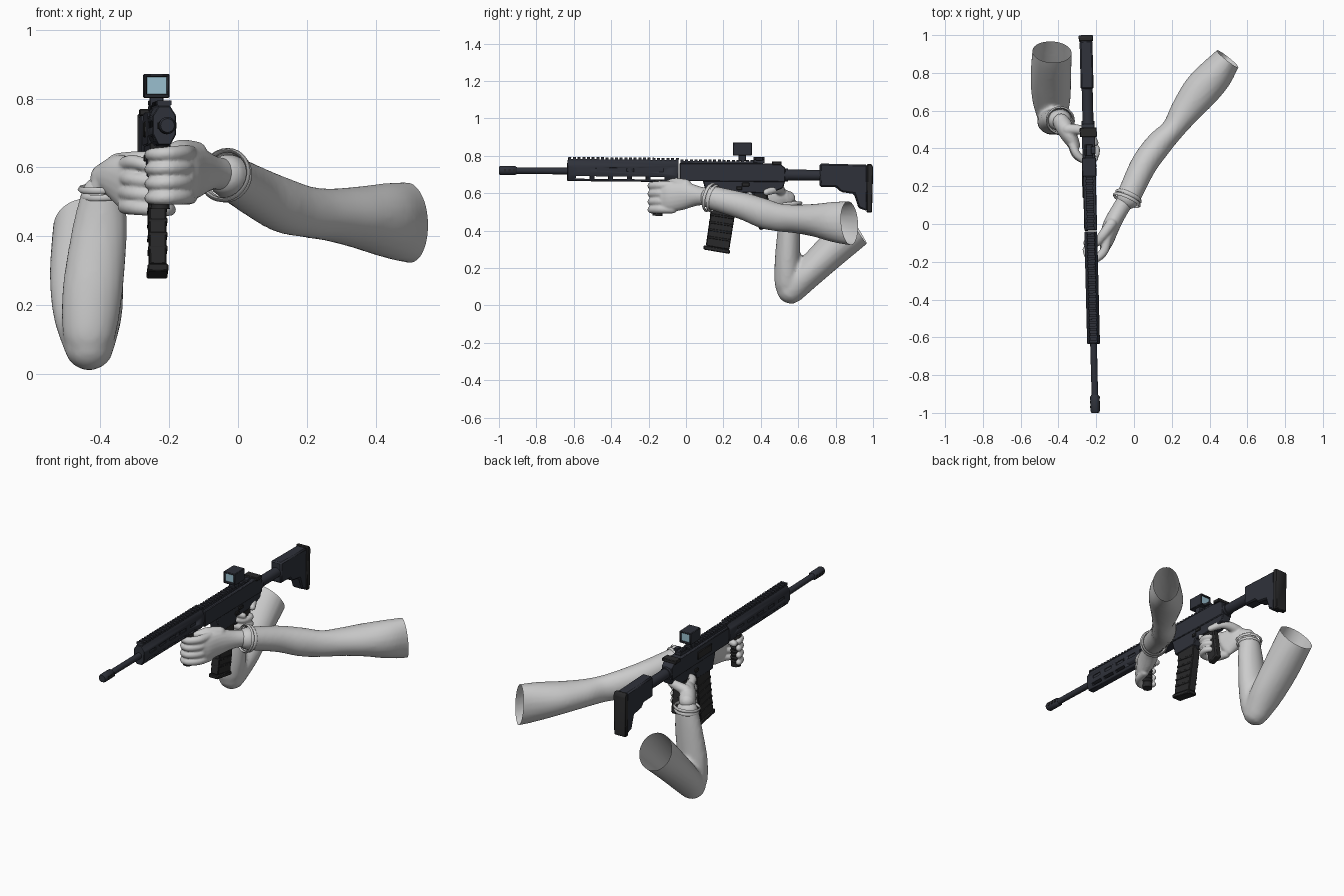
import bpy, bmesh, math
from mathutils import Vector, Matrix

if "Cube" in bpy.data.objects:
    bpy.data.objects.remove(bpy.data.objects["Cube"])

def material(name, rgb):
    m = bpy.data.materials.new(name)
    m.diffuse_color = (*rgb, 1)
    m.use_nodes = True
    m.node_tree.nodes["Principled BSDF"].inputs["Base Color"].default_value = m.diffuse_color
    return m
METAL = material("gunmetal", (0.028, 0.031, 0.042))
POLY = material("dark_polymer", (0.022, 0.022, 0.023))
LENS = material("lens_glass", (0.32, 0.52, 0.62))
# the rifle is built on x = 0, then turned a little and moved into the hands
GUN = (Matrix.Translation((-.23, 0, .71)) @ Matrix.Rotation(.025, 4, 'Z')
       @ Matrix.Rotation(-.01, 4, 'X') @ Matrix.Translation((0, 0, -.71)))

def finish(name, bm, mat=None, gun=True, bevel=0, angle=35):
    bmesh.ops.recalc_face_normals(bm, faces=bm.faces)
    me = bpy.data.meshes.new(name)
    bm.to_mesh(me)
    bm.free()
    ob = bpy.data.objects.new(name, me)
    bpy.context.collection.objects.link(ob)
    if mat:
        me.materials.append(mat)
    if gun:
        ob.matrix_world = GUN
    me.polygons.foreach_set("use_smooth", [True] * len(me.polygons))
    me.set_sharp_from_angle(angle=math.radians(angle))
    if bevel:
        b = ob.modifiers.new("bevel", 'BEVEL')
        b.width, b.segments, b.limit_method = bevel, 1, 'ANGLE'
    return ob

def boxes(name, dims, mat=METAL, bevel=0):
    bm = bmesh.new()
    for x0, x1, y0, y1, z0, z1 in dims:
        mt = Matrix.Translation(((x0+x1)/2, (y0+y1)/2, (z0+z1)/2)) @ Matrix.Diagonal((x1-x0, y1-y0, z1-z0, 1))
        bmesh.ops.create_cube(bm, size=1, matrix=mt)
    return finish(name, bm, mat, bevel=bevel)

def prism(name, pts, a, b, mat=METAL, bevel=.004, along='x'):
    """Extrude a (y, z) outline along x, or an (x, z) outline along y."""
    bm = bmesh.new()
    put = (lambda p, d: (d, p[0], p[1])) if along == 'x' else (lambda p, d: (p[0], d, p[1]))
    lo = [bm.verts.new(put(p, a)) for p in pts]
    hi = [bm.verts.new(put(p, b)) for p in pts]
    n = len(pts)
    bm.faces.new(lo)
    bm.faces.new(hi)
    for i in range(n):
        bm.faces.new((lo[i], lo[(i+1) % n], hi[(i+1) % n], hi[i]))
    return finish(name, bm, mat, bevel=bevel)

def tube(bm, path, up=(0, 0, 1), seg=20, steps=6, rounded=True):
    """Loft ellipses (x, y, z, side radius, up radius) along a smooth path."""
    P = [Vector(p if len(p) == 5 else (*p, p[3])) for p in path]
    pts = []
    for i in range(len(P) - 1):
        p0, p1, p2, p3 = P[max(i-1, 0)], P[i], P[i+1], P[min(i+2, len(P)-1)]
        for s in range(steps):
            t = s / steps
            pts.append(.5*(2*p1 + (p2-p0)*t + (2*p0-5*p1+4*p2-p3)*t*t + (3*p1-p0-3*p2+p3)*t**3))
    pts.append(P[-1])
    if rounded:
        def cap(e, f):
            d = (Vector(e[:3]) - Vector(f[:3])).normalized() * min(e[3], e[4])
            return [Vector((*(Vector(e[:3]) + d*k), e[3]*s, e[4]*s)) for k, s in ((.5, .87), (.85, .53), (.98, .2))]
        pts = cap(pts[0], pts[1])[::-1] + pts + cap(pts[-1], pts[-2])
    rings = []
    for i, p in enumerate(pts):
        t = Vector(pts[min(i+1, len(pts)-1)][:3]) - Vector(pts[max(i-1, 0)][:3])
        side = t.cross(Vector(up)).normalized()
        top = side.cross(t).normalized()
        rings.append([bm.verts.new(Vector(p[:3]) + side*math.cos(a)*p[3] + top*math.sin(a)*p[4])
                      for a in (k*math.tau/seg for k in range(seg))])
    for r, q in zip(rings, rings[1:]):
        for k in range(seg):
            bm.faces.new((r[k], r[(k+1) % seg], q[(k+1) % seg], q[k]))
    bm.faces.new(rings[0])
    bm.faces.new(rings[-1])

def rod(name, rings, mat=METAL, seg=20):
    """Stepped round part along y; rings are (y, z, radius)."""
    bm = bmesh.new()
    tube(bm, [(0, y, z, r) for y, z, r in rings], seg=seg, steps=1, rounded=False)
    return finish(name, bm, mat)

def bake(ob):
    dg = bpy.context.evaluated_depsgraph_get()
    me = bpy.data.meshes.new_from_object(ob.evaluated_get(dg))
    ob.modifiers.clear()
    ob.data = me

def organic(name, paths, voxel, smooth=3, cut=None):
    """Fuse tubes into one smooth skin; optionally slice an open end."""
    bm = bmesh.new()
    for path, up in paths:
        tube(bm, path, up)
    ob = finish(name, bm, gun=False)
    r = ob.modifiers.new("fuse", 'REMESH')
    r.mode, r.voxel_size = 'VOXEL', voxel
    s = ob.modifiers.new("soften", 'SMOOTH')
    s.factor, s.iterations = .5, smooth
    bake(ob)
    if cut:
        bm = bmesh.new()
        bm.from_mesh(ob.data)
        bmesh.ops.bisect_plane(bm, geom=bm.verts[:] + bm.edges[:] + bm.faces[:],
                               plane_co=cut[0], plane_no=cut[1], clear_outer=True)
        bm.to_mesh(ob.data)
        bm.free()
    ob.data.polygons.foreach_set("use_smooth", [True] * len(ob.data.polygons))

# ---- barrel and muzzle
rod("barrel", [(-.91, .712, .017), (-.6, .712, .018)])
rod("muzzle_brake", [(-1, .712, .02), (-.99, .712, .025), (-.915, .712, .025), (-.905, .712, .018)])
boxes("muzzle_ports", [(-.0265, .0265, y, y+.012, .703, .721) for y in (-.975, -.95, -.925)], POLY)

# ---- handguard with slots cut through it
hw, octo = .034, [(.016, .773), (.034, .745), (.034, .69), (.018, .659)]
guard = prism("handguard", octo + [(-x, z) for x, z in octo[::-1]], -.635, -.04, along='y', bevel=.003)
slots = boxes("slot_cutters", [(-.1, .1, y, y+.075, .672, .686) for y in (-.59, -.49, -.39, -.29, -.19)]
              + [(s*.029, s*.06, y, y+.06, .712, .73) for y in (-.58, -.48, -.38, -.28, -.18) for s in (1, -1)])
slots.hide_render = True
cut = guard.modifiers.new("slots", 'BOOLEAN')
cut.object = slots
bpy.context.view_layer.update()
bake(guard)
bpy.data.objects.remove(slots)
boxes("top_rail", [(-.018, .018, -.63, -.04, .768, .777), (-.018, .018, -.03, .41, .755, .772)]
      + [(-.021, .021, -.63+.025*i, -.615+.025*i, .776 if i < 24 else .77, .788 if i < 24 else .781) for i in range(42)])

# ---- receiver, magazine well and small controls
prism("upper_receiver", [(-.035, .76), (.5, .765), (.53, .74), (.53, .665), (-.035, .665)], -.034, .034)
prism("lower_receiver", [(.09, .67), (.53, .67), (.52, .635), (.46, .605), (.29, .605), (.28, .575), (.12, .57)], -.029, .029)
boxes("receiver_controls", [(-.039, -.03, .14, .28, .69, .735), (.03, .038, .3, .34, .64, .66),
                            (-.045, .045, .46, .51, .755, .775), (-.038, .038, .27, .3, .62, .64)], POLY, .003)
rod("buffer_tube", [(.52, .703, .034), (.545, .703, .034), (.546, .703, .029), (.75, .703, .029)])

# ---- stock and butt pad
prism("stock", [(.715, .766), (.97, .762), (.97, .515), (.925, .53), (.9, .605), (.83, .615), (.805, .64), (.715, .642)],
      -.034, .034, bevel=.008)
prism("butt_pad", [(.968, .766), (.99, .766), (1.0, .75), (.996, .508), (.968, .508)], -.038, .038, POLY)

# ---- magazine with ribs
prism("magazine", [(.14, .6), (.275, .6), (.265, .5), (.235, .3), (.11, .32), (.135, .5)], -.025, .025, POLY)
prism("magazine_floorplate", [(.098, .322), (.238, .3), (.238, .278), (.098, .3)], -.03, .03, POLY)
for i in range(5):
    z, y = .36 + .04*i, .117 + .005*i
    prism("magazine_rib", [(y, z+.014), (y+.125, z-.004), (y+.125, z-.016), (y, z+.002)], -.028, .028, POLY, .002)

# ---- pistol grip, trigger and foregrip
prism("pistol_grip", [(.355, .615), (.435, .615), (.465, .43), (.395, .405)], -.022, .022, POLY, .008)
bm = bmesh.new()
tube(bm, [(0, .275, .6, .006), (0, .285, .555, .006), (0, .36, .55, .006), (0, .375, .6, .006)], up=(1, 0, 0), seg=8)
tube(bm, [(0, .335, .61, .007), (0, .34, .585, .006), (0, .328, .56, .005)], up=(1, 0, 0), seg=8)
finish("trigger_and_guard", bm, METAL)
bm = bmesh.new()
prof = [(.67, .03), (.645, .03), (.64, .025)] + [(.63-.02*i-d, .03-.004*(d > 0)) for i in range(7) for d in (0, .012)] + [(.478, .028)]
tube(bm, [(0, -.15, z, r) for z, r in prof], up=(0, 1, 0), steps=1, rounded=False)
finish("foregrip", bm, POLY)

# ---- optic and iron sight
boxes("optic_housing", [(-.037, -.029, .25, .35, .808, .872), (.029, .037, .25, .35, .808, .872),
                        (-.037, .037, .25, .35, .866, .875), (-.037, .037, .25, .35, .805, .816),
                        (-.02, .02, .28, .32, .775, .808)], METAL, .003)
boxes("optic_lens", [(-.03, .03, .262, .266, .815, .867), (-.03, .03, .336, .34, .815, .867)], LENS)
boxes("rear_sight", [(-.02, .02, .36, .42, .765, .785), (-.022, -.012, .36, .42, .785, .798),
                     (.012, .036, .37, .41, .78, .795)], METAL, .002)

# ---- support hand (on the foregrip)
Z, Y = (0, 0, 1), (0, 1, 0)
parts = [([(-.02, .16, .575, .047), (-.075, .075, .585, .045, .05), (-.12, -.01, .588, .046, .075),
           (-.143, -.085, .58, .038, .08), (-.152, -.115, .578, .03, .08)], Z),
         ([(-.12, .0, .645, .03), (-.165, -.06, .655, .026), (-.2, -.1, .645, .021), (-.25, -.1, .635, .019)], Z)]
for i, z in enumerate((.642, .6, .557, .515)):
    parts.append(([(-.14, -.07, z, .023), (-.157, -.14, z, .023), (-.2, -.183, z-.002, .021),
                   (-.24, -.175, z-.004, .019), (-.256, -.135, z-.005, .017)], Z))
organic("support_hand", parts, .006, 2)

# ---- trigger hand (on the pistol grip)
parts = [([(-.395, .545, .48, .048), (-.39, .54, .53, .047), (-.37, .52, .575, .045)], Y),
         ([(-.385, .54, .57, .045, .045), (-.35, .48, .57, .045, .068), (-.32, .425, .55, .033, .08)], Z),
         ([(-.35, .5, .61, .032), (-.3, .5, .62, .027), (-.245, .485, .622, .023), (-.205, .43, .605, .018)], Z),
         ([(-.325, .42, .61, .023), (-.3, .365, .615, .021), (-.245, .33, .6, .018), (-.205, .345, .588, .016)], Z)]
for z in (.568, .527, .487):
    parts.append(([(-.328, .42, z, .023), (-.305, .365, z-.003, .022), (-.255, .338, z-.008, .02),
                   (-.21, .352, z-.01, .019), (-.197, .395, z-.01, .017), (-.212, .42, z-.01, .016)], Z))
organic("trigger_hand", parts, .006, 2)

# ---- sleeved arms, open at the shoulder
organic("support_arm", [([(-.03, .14, .576, .064), (.05, .31, .53, .07, .073), (.13, .42, .49, .07, .08),
                          (.205, .5, .47, .062, .075), (.27, .595, .462, .08, .077), (.35, .7, .455, .097, .09),
                          (.43, .79, .447, .093, .108), (.5, .88, .44, .072, .118), (.56, .95, .44, .06, .118)], Z)],
        .012, 2, ((.495, .875, .44), (.62, .78, .08)))
organic("trigger_arm", [([(-.393, .55, .52, .064, .058), (-.402, .55, .42, .08, .06), (-.422, .543, .25, .088, .068),
                          (-.432, .543, .13, .08, .07), (-.433, .55, .085, .068, .064)], Y),
                        ([(-.433, .56, .085, .075, .078), (-.437, .65, .17, .1, .082), (-.44, .77, .285, .108, .092),
                          (-.435, .9, .41, .105, .105), (-.43, 1.0, .5, .1, .105)], Z)],
        .012, 3, ((-.43, .91, .42), (.05, .8, .5)))

# ---- raised cuff rings at the wrists
for name, c, d, rs in (("support_cuff", (-.038, .127, .578), (.4, .88, -.24), (.074, .07)),
                       ("trigger_cuff", (-.39, .547, .54), (.05, .1, -.99), (.07, .064))):
    c, q = Vector(c), Vector(d).to_track_quat('Z', 'Y')
    bm = bmesh.new()
    for off, r in zip((0, .022), rs):
        ring = [c + q @ Vector((r*math.cos(a), r*math.sin(a), off)) for a in (k*math.tau/28 for k in range(28))]
        pts = [bm.verts.new(p + q @ Vector((h*math.cos(a), h*math.sin(a), v)))
               for p, a in zip(ring, (k*math.tau/28 for k in range(28)))
               for h, v in ((.007, 0), (0, .009), (-.007, 0), (0, -.009))]
        for k in range(28):
            for j in range(4):
                a, b = k*4, ((k+1) % 28)*4
                bm.faces.new((pts[a+j], pts[b+j], pts[b+(j+1) % 4], pts[a+(j+1) % 4]))
    finish(name, bm, gun=False, angle=100)
